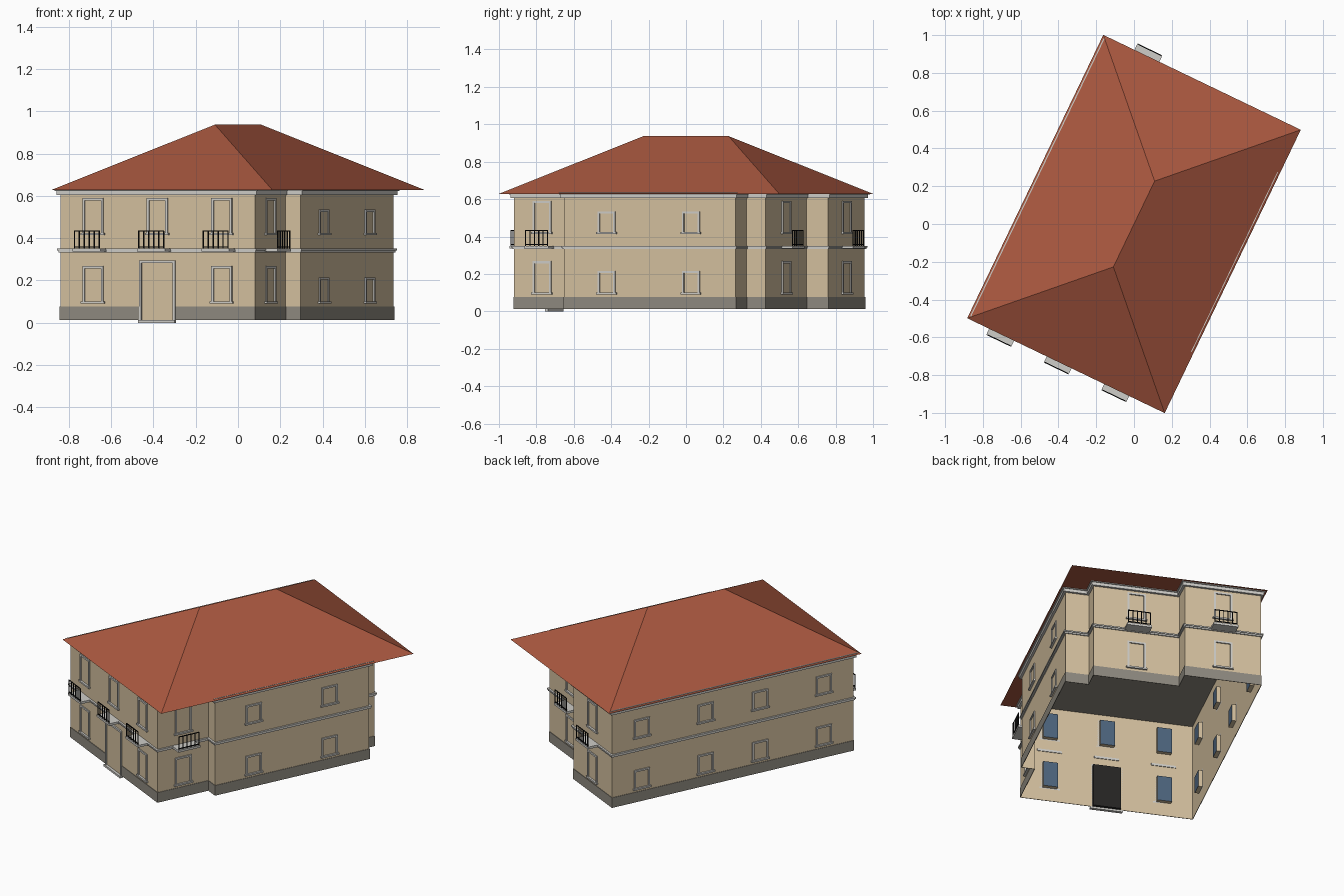
import bpy, bmesh, math
from mathutils import Vector, Matrix

if "Cube" in bpy.data.objects:
    bpy.data.objects.remove(bpy.data.objects["Cube"])

ROT = Matrix.Rotation(math.radians(-25.66), 4, 'Z')   # the house stands at an angle


def material(name, rgb):
    m = bpy.data.materials.new(name)
    m.diffuse_color = (*rgb, 1)
    m.use_nodes = True
    m.node_tree.nodes["Principled BSDF"].inputs["Base Color"].default_value = m.diffuse_color
    return m


PLASTER = material("beige plaster", (0.66, 0.53, 0.345))
TILE = material("red tile", (0.40, 0.098, 0.051))
STONE = material("grey stone", (0.275, 0.255, 0.215))
TRIM = material("pale trim", (0.62, 0.61, 0.58))
GLASS = material("blue glass", (0.075, 0.13, 0.21))
DOOR = material("dark door", (0.02, 0.019, 0.018))
IRON = material("black iron", (0.006, 0.006, 0.006))

# Footprint, counter-clockwise from the front left corner
PLAN = [Vector(p) for p in (
    (-0.55, -0.794), (0.47, -0.794), (0.47, -0.459), (0.548, -0.459), (0.548, 0.557),
    (0.41, 0.557), (0.41, 0.668), (-0.098, 0.668), (-0.098, 0.796), (-0.55, 0.796))]
FLOOR, EAVE, TOP = 0.012, 0.628, 0.937


def finish(name, bm, *mats, fix=True):
    if fix:
        bmesh.ops.recalc_face_normals(bm, faces=bm.faces)
    bmesh.ops.transform(bm, matrix=ROT, verts=bm.verts)
    me = bpy.data.meshes.new(name)
    bm.to_mesh(me)
    bm.free()
    for m in mats:
        me.materials.append(m)
    ob = bpy.data.objects.new(name, me)
    bpy.context.collection.objects.link(ob)
    return ob


def normal(a, b):
    d = (b - a).normalized()
    return Vector((d.y, -d.x))


def band(name, path, z0, z1, out, mat, closed=True):
    """Moulding that follows a path, standing out from the wall."""
    bm = bmesh.new()
    n = len(path)
    rings = []
    for i, p in enumerate(path):
        before = normal(path[i - 1], p) if closed or i > 0 else None
        after = normal(p, path[(i + 1) % n]) if closed or i < n - 1 else None
        if before is None or after is None:
            shift = before or after
        elif before.dot(after) > 0.9:
            shift = before
        else:
            shift = before + after
        q = p + shift * out
        rings.append([bm.verts.new((*c, z)) for c, z in ((p, z0), (q, z0), (q, z1), (p, z1))])
    for i in range(n if closed else n - 1):
        a, b = rings[i], rings[(i + 1) % n]
        for k in range(3):
            bm.faces.new((a[k], b[k], b[k + 1], a[k + 1]))
    if not closed:
        bm.faces.new(rings[0])
        bm.faces.new(rings[-1])
    finish(name, bm, mat)


class Wall:
    """Places boxes on one side of the footprint, by distance from its middle."""

    def __init__(self, i):
        a, b = PLAN[i], PLAN[(i + 1) % len(PLAN)]
        self.mid, self.t, self.n = (a + b) / 2, (b - a).normalized(), normal(a, b)

    def box(self, bm, s0, s1, d0, d1, z0, z1):
        v = []
        for z in (z0, z1):
            for s, d in ((s0, d0), (s1, d0), (s1, d1), (s0, d1)):
                v.append(bm.verts.new((*(self.mid + self.t * s + self.n * d), z)))
        faces = [(0, 1, 2, 3), (4, 5, 6, 7), (2, 3, 7, 6), (1, 2, 6, 5), (3, 0, 4, 7), (0, 1, 5, 4)]
        return [bm.faces.new([v[k] for k in f]) for f in faces]


FRONT, SIDE, LONG, BACK, WING, LEFT = (Wall(i) for i in (0, 1, 4 - 1, 6, 8, 9))

# Walls: open shell
bm = bmesh.new()
lo = [bm.verts.new((*p, FLOOR)) for p in PLAN]
hi = [bm.verts.new((*p, EAVE)) for p in PLAN]
for i in range(len(PLAN)):
    j = (i + 1) % len(PLAN)
    bm.faces.new((lo[i], lo[j], hi[j], hi[i]))
finish("walls", bm, PLASTER, fix=False)

# Ceiling, facing down
bm = bmesh.new()
bm.faces.new([bm.verts.new((*p, EAVE - 0.002)) for p in reversed(PLAN)])
finish("ceiling", bm, STONE, fix=False)

# Hipped roof
hu, hv = 0.58, 0.832
bm = bmesh.new()
c = [bm.verts.new((x, y, EAVE)) for x, y in ((-hu, -hv), (hu, -hv), (hu, hv), (-hu, hv))]
r = [bm.verts.new((0, s * (hv - hu), TOP)) for s in (-1, 1)]
for f in (c, (c[0], c[1], r[0]), (c[1], c[2], r[1], r[0]), (c[2], c[3], r[1]), (c[3], c[0], r[0], r[1])):
    bm.faces.new(f)
finish("roof", bm, TILE)

# Plinth, broken at the door, then the mouldings
DW = 0.094
door_at = FRONT.mid
plinth_path = [door_at + Vector((DW, 0))] + PLAN[1:] + [PLAN[0], door_at - Vector((DW, 0))]
band("plinth", plinth_path, FLOOR, 0.076, 0.003, STONE, closed=False)
band("string_course_lower", PLAN, 0.333, 0.342, 0.007, TRIM)
band("string_course_upper", PLAN, 0.342, 0.350, 0.012, TRIM)
band("cornice_lower", PLAN, 0.605, 0.624, 0.014, TRIM)
band("cornice_upper", PLAN, 0.624, 0.636, 0.021, TRIM)

# Windows: (wall, offset, outer half width, lower storey z, upper storey z, has balcony)
TALL = ((0.097, 0.268), (0.42, 0.59))
SMALL = ((0.097, 0.215), (0.42, 0.535))
windows = [(FRONT, s, 0.054, TALL) for s in (-0.338, 0, 0.338)]
windows += [(w, 0, 0.054, TALL) for w in (SIDE, BACK, WING)]
windows += [(LONG, s, 0.052, SMALL) for s in (-0.255, 0.245)]
windows += [(LEFT, s, 0.052, SMALL) for s in (-0.6, -0.18, 0.18, 0.6)]

frames, sills, panes = bmesh.new(), bmesh.new(), bmesh.new()
slabs, rails = bmesh.new(), bmesh.new()
FW = 0.011
for wall, s, h, storeys in windows:
    for level, (z0, z1) in enumerate(storeys):
        if wall is FRONT and s == 0 and level == 0:
            continue                                     # the door goes here
        for e in (-1, 1):
            a, b = sorted((s + e * h, s + e * (h - FW)))
            wall.box(frames, a, b, 0, 0.007, z0, z1)
        wall.box(frames, s - h + FW, s + h - FW, 0, 0.007, z1 - FW, z1)
        wall.box(sills, s - h - 0.007, s + h + 0.007, 0, 0.012, z0 - 0.006, z0 + 0.004)
        g = wall.box(panes, s - h + FW, s + h - FW, -0.001, -0.026, z0, z1 - FW)
        g[2].material_index = 1                          # inner face is glass
    if storeys is TALL:
        # Balcony slab and front railing
        w, d = 0.073, 0.074
        wall.box(slabs, s - w, s + w, -0.004, d, 0.336, 0.350)
        k = 0.0022
        for z in (0.358, 0.433):
            wall.box(rails, s - w + 0.006, s + w - 0.006, d - 0.006, d - 0.001, z - k, z + k)
        for i in range(6):
            x = s + (w - 0.008) * (i / 2.5 - 1)
            wall.box(rails, x - k, x + k, d - 0.006, d - 0.001, 0.350, 0.433)
finish("window_frames", frames, TRIM)
finish("window_sills", sills, TRIM)
finish("window_panes", panes, PLASTER, GLASS)
finish("balcony_slabs", slabs, TRIM)
finish("balcony_railings", rails, IRON)

# Door surround, door leaf on the inside, doorstep
bm = bmesh.new()
for a, b in ((-DW, -DW + 0.012), (DW - 0.012, DW)):
    FRONT.box(bm, a, b, 0, 0.009, FLOOR, 0.295)
FRONT.box(bm, -DW + 0.012, DW - 0.012, 0, 0.009, 0.283, 0.295)
finish("door_frame", bm, TRIM)
bm = bmesh.new()
FRONT.box(bm, -DW + 0.012, DW - 0.012, -0.02, -0.001, FLOOR, 0.283)
finish("door", bm, DOOR)
bm = bmesh.new()
FRONT.box(bm, -DW - 0.002, DW + 0.002, -0.003, 0.016, 0, FLOOR)
finish("doorstep", bm, TRIM)
